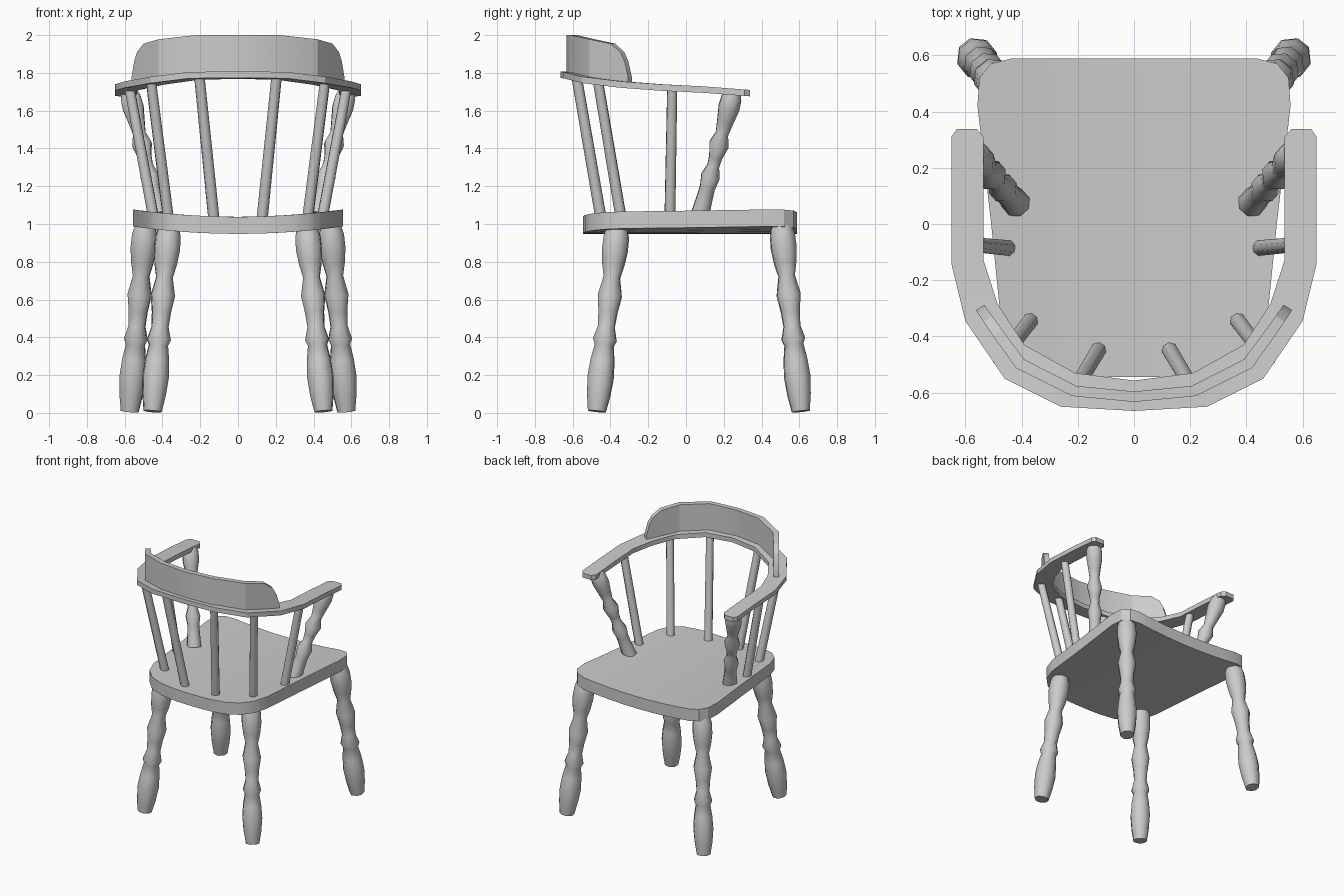
import bpy, bmesh, math
from mathutils import Vector

if "Cube" in bpy.data.objects:
    bpy.data.objects.remove(bpy.data.objects["Cube"])


def finish(name, bm, angle):
    bmesh.ops.recalc_face_normals(bm, faces=bm.faces)
    me = bpy.data.meshes.new(name)
    bm.to_mesh(me)
    bm.free()
    ob = bpy.data.objects.new(name, me)
    bpy.context.collection.objects.link(ob)
    bpy.ops.object.select_all(action='DESELECT')
    ob.select_set(True)
    bpy.context.view_layer.objects.active = ob
    bpy.ops.object.shade_smooth_by_angle(angle=math.radians(angle))
    return ob


def slab(name, rows, angle=25):
    """Closed slab from a grid of (x, y, top z, bottom z)."""
    bm = bmesh.new()
    top = [[bm.verts.new((x, y, t)) for x, y, t, b in r] for r in rows]
    bot = [[bm.verts.new((x, y, b)) for x, y, t, b in r] for r in rows]
    n, m = len(rows), len(rows[0])
    for g in (top, bot):
        for i in range(n - 1):
            for j in range(m - 1):
                bm.faces.new((g[i][j], g[i][j + 1], g[i + 1][j + 1], g[i + 1][j]))
    rim = [(0, j) for j in range(m)] + [(i, m - 1) for i in range(1, n)]
    rim += [(n - 1, j) for j in range(m - 2, -1, -1)] + [(i, 0) for i in range(n - 2, 0, -1)]
    for (a, b), (c, d) in zip(rim, rim[1:] + rim[:1]):
        bm.faces.new((top[a][b], top[c][d], bot[c][d], bot[a][b]))
    return finish(name, bm, angle)


def turned(name, a, b, profile, sides=8):
    """Lathe a (fraction, radius) profile along the line a-b."""
    a, b = Vector(a), Vector(b)
    rot = (b - a).to_track_quat('Z', 'Y')
    bm = bmesh.new()
    rings = []
    for t, r in profile:
        rings.append([bm.verts.new(a.lerp(b, t) + rot @ Vector(
            (r * math.cos(k), r * math.sin(k), 0)))
            for k in (math.tau * (i + .5) / sides for i in range(sides))])
    for p, q in zip(rings, rings[1:]):
        for i in range(sides):
            j = (i + 1) % sides
            bm.faces.new((p[i], p[j], q[j], q[i]))
    bm.faces.new(rings[0])
    bm.faces.new(rings[-1])
    return finish(name, bm, 46)


def pair(name, a, b, profile):
    for side, s in (("left", -1), ("right", 1)):
        turned(f"{name}_{side}", (a[0] * s, *a[1:]), (b[0] * s, *b[1:]), profile)


def mirrored(half):
    """Half runs from the centre outwards; returns the full run."""
    return [[(-x, y, t, b) for x, y, t, b in r] for r in half[:0:-1]] + half


# Seat: rounded tapering board, dished across its width
outline = [(-.545, .14), (-.535, .27), (-.5, .37), (-.43, .44), (-.33, .475),
           (0, .508), (.42, .557), (.52, .55), (.57, .51), (.588, .44)]
seat = []
for y, w in outline:
    row = []
    for k in range(-4, 5):
        x = w * k / 4
        lift = .125 * x * x
        row.append((x, y, 1.038 + lift, .948 + lift))
    seat.append(row)
slab("seat", seat, 30)

# Legs: turned, splayed
leg = [(0, .05), (.09, .065), (.19, .073), (.28, .066), (.36, .053), (.39, .066),
       (.46, .047), (.54, .053), (.63, .067), (.73, .046), (.8, .062),
       (.88, .072), (.95, .07), (1, .058)]
pair("front_leg", (.573, .608, .008), (.49, .505, .99), leg)
pair("back_leg", (.452, -.472, .008), (.366, -.363, .98), leg)

# Arm posts: smaller turnings
post = [(0, .052), (.12, .046), (.22, .043), (.31, .053), (.4, .034), (.47, .038),
        (.57, .056), (.66, .036), (.76, .047), (.87, .06), (.95, .057), (1, .045)]
pair("arm_post", (.42, .075, 1.05), (.575, .25, 1.7), post)

# Plain spindles
rod = [(0, .03), (1, .028)]
pair("side_spindle", (.45, -.085, 1.05), (.575, -.073, 1.72), rod)
pair("corner_spindle", (.37, -.345, 1.04), (.46, -.465, 1.75), rod)
pair("back_spindle", (.128, -.45, 1.03), (.205, -.58, 1.785), rod)

# Arm rail: outer xy, inner xy, outer top z, inner top z
rail = [(0, -.665, 0, -.557, 1.808, 1.803), (.26, -.65, .21, -.53, 1.805, 1.797),
        (.46, -.55, .39, -.43, 1.78, 1.772), (.6, -.345, .485, -.285, 1.755, 1.752),
        (.65, -.14, .535, -.13, 1.74, 1.74), (.65, .1, .535, .1, 1.728, 1.728),
        (.65, .31, .535, .31, 1.712, 1.712), (.63, .338, .56, .338, 1.71, 1.71)]
slab("arm_rail", mirrored([[(a, b, t, t - .034), (c, d, u, u - .034)]
                           for a, b, c, d, t, u in rail]))

# Crest board: curved, with rounded ends, standing on the rail
crest = [(0, -.633, 0, -.596, 2.0, 1.79), (.22, -.612, .205, -.576, 2.0, 1.785),
         (.42, -.512, .39, -.482, 1.978, 1.76), (.5, -.4, .47, -.375, 1.955, 1.75),
         (.535, -.348, .505, -.326, 1.91, 1.745), (.55, -.325, .52, -.305, 1.86, 1.742),
         (.563, -.307, .532, -.287, 1.78, 1.735)]
slab("crest_board", mirrored([[(a, b, t, z), (c, d, t, z)]
                              for a, b, c, d, t, z in crest]))
